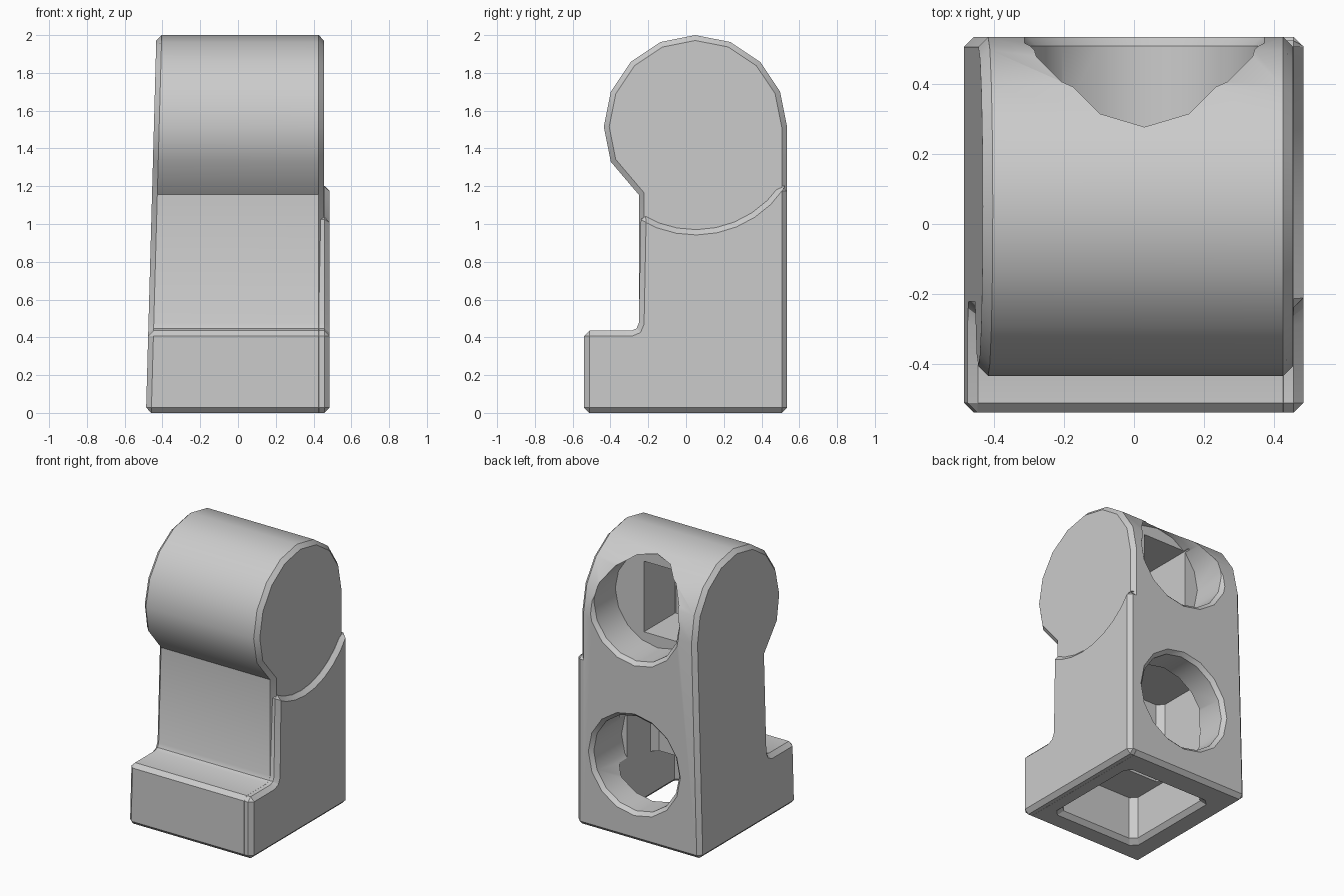
import bpy, bmesh
from math import sin, cos, pi, radians

cube = bpy.data.objects.get("Cube")
if cube:
    bpy.data.objects.remove(cube)

grey = bpy.data.materials.new("light_grey")
grey.use_nodes = True
colour = (0.6, 0.6, 0.6, 1)
grey.diffuse_color = colour
grey.node_tree.nodes["Principled BSDF"].inputs["Base Color"].default_value = colour

CY, CZ, R = 0.05, 1.515, 0.485   # hip barrel centre and radius
BACK, CHAMFER = 0.535, 0.028


def arc(start, end, steps, radius):
    angles = [radians(start + (end - start) * i / steps) for i in range(steps + 1)]
    return [(CY + radius * cos(a), CZ + radius * sin(a)) for a in angles]


def make(name, bm):
    bmesh.ops.recalc_face_normals(bm, faces=bm.faces)
    mesh = bpy.data.meshes.new(name)
    bm.to_mesh(mesh)
    bm.free()
    mesh.materials.append(grey)
    ob = bpy.data.objects.new(name, mesh)
    bpy.context.collection.objects.link(ob)
    return ob


def extrude_profile(name, points, x0, x1, lean=0):
    """Extrude a (y, z) outline along x; the low-x side leans with height."""
    bm = bmesh.new()
    rings = [[bm.verts.new((x + k * z, y, z)) for y, z in points]
             for x, k in ((x0, lean), (x1, 0))]
    n = len(points)
    for i in range(n):
        j = (i + 1) % n
        bm.faces.new((rings[0][i], rings[0][j], rings[1][j], rings[1][i]))
    for ring in rings:
        bm.faces.new(ring)
    return make(name, bm)


def apply(ob, kind, **settings):
    mod = ob.modifiers.new(kind, kind)
    for key, value in settings.items():
        setattr(mod, key, value)
    bpy.context.view_layer.objects.active = ob
    bpy.ops.object.modifier_apply(modifier=mod.name)


def chamfer(ob):
    apply(ob, 'BEVEL', width=CHAMFER, segments=1, limit_method='ANGLE',
          angle_limit=radians(50), use_clamp_overlap=False)


def cut(ob, cutter):
    apply(ob, 'BOOLEAN', operation='DIFFERENCE', solver='EXACT', object=cutter)
    bpy.data.objects.remove(cutter)


def loft(rings):
    """Closed solid through rings of equal point count."""
    bm = bmesh.new()
    loops = [[bm.verts.new(p) for p in ring] for ring in rings]
    n = len(loops[0])
    for a, b in zip(loops, loops[1:]):
        for i in range(n):
            j = (i + 1) % n
            bm.faces.new((a[i], a[j], b[j], b[i]))
    bm.faces.new(loops[0])
    bm.faces.new(loops[-1])
    return make("cutter", bm)


def round_hole(z, floor):
    """Round socket from the back with a flared rim."""
    stations = ((floor, 0.335), (BACK - 0.025, 0.335), (BACK + 0.1, 0.46))
    return loft([[(0.03 + r * cos(i * pi / 8), y, z + r * sin(i * pi / 8))
                  for i in range(16)] for y, r in stations])


def box_hole(x0, x1, y0, y1, levels, corner=0.04):
    """Rectangular pocket with clipped corners; levels are (z, growth)."""
    rings = []
    for z, g in levels:
        a, b, c, d = x0 - g, x1 + g, y0 - g, y1 + g
        k = corner
        rings.append([(x, y, z) for x, y in (
            (a + k, c), (b - k, c), (b, c + k), (b, d - k),
            (b - k, d), (a + k, d), (a, d - k), (a, c + k))])
    return loft(rings)


# Leg body: foot, shin and hip barrel in one outline
foot = [(BACK, 0), (-0.54, 0), (-0.54, 0.435), (-0.29, 0.435),
        (-0.262, 0.447), (-0.25, 0.475)]
body = extrude_profile("leg_body", foot + [(-0.25, 1.155)]
                       + arc(202.5, 0, 9, R), -0.487, 0.455, 0.0275)
chamfer(body)

# Raised outer plate below the barrel
plate = extrude_profile("outer_plate", foot + arc(238, 325, 8, 0.545)
                        + [(BACK, CZ - 0.313)], 0.40, 0.485)
chamfer(plate)

# Hollow underside
cut(body, box_hole(-0.31, 0.32, -0.37, 0.33,
                   ((-0.05, 0.075), (0.03, 0), (0.33, 0))))
cut(body, box_hole(-0.31, 0.32, -0.10, 0.33, ((0.2, 0), (0.9, 0))))

# Sockets in the back, the upper one with a deeper slot
cut(body, round_hole(1.6, 0.27))
cut(body, round_hole(0.54, 0.2))
cut(body, box_hole(-0.2, 0.14, -0.08, 0.32, ((1.35, 0), (1.85, 0)), 0.005))

# Smooth the curved faces, keep the chamfers crisp
for ob in (body, plate):
    bpy.ops.object.select_all(action='DESELECT')
    ob.select_set(True)
    bpy.context.view_layer.objects.active = ob
    bpy.ops.object.shade_smooth_by_angle(angle=radians(30))
